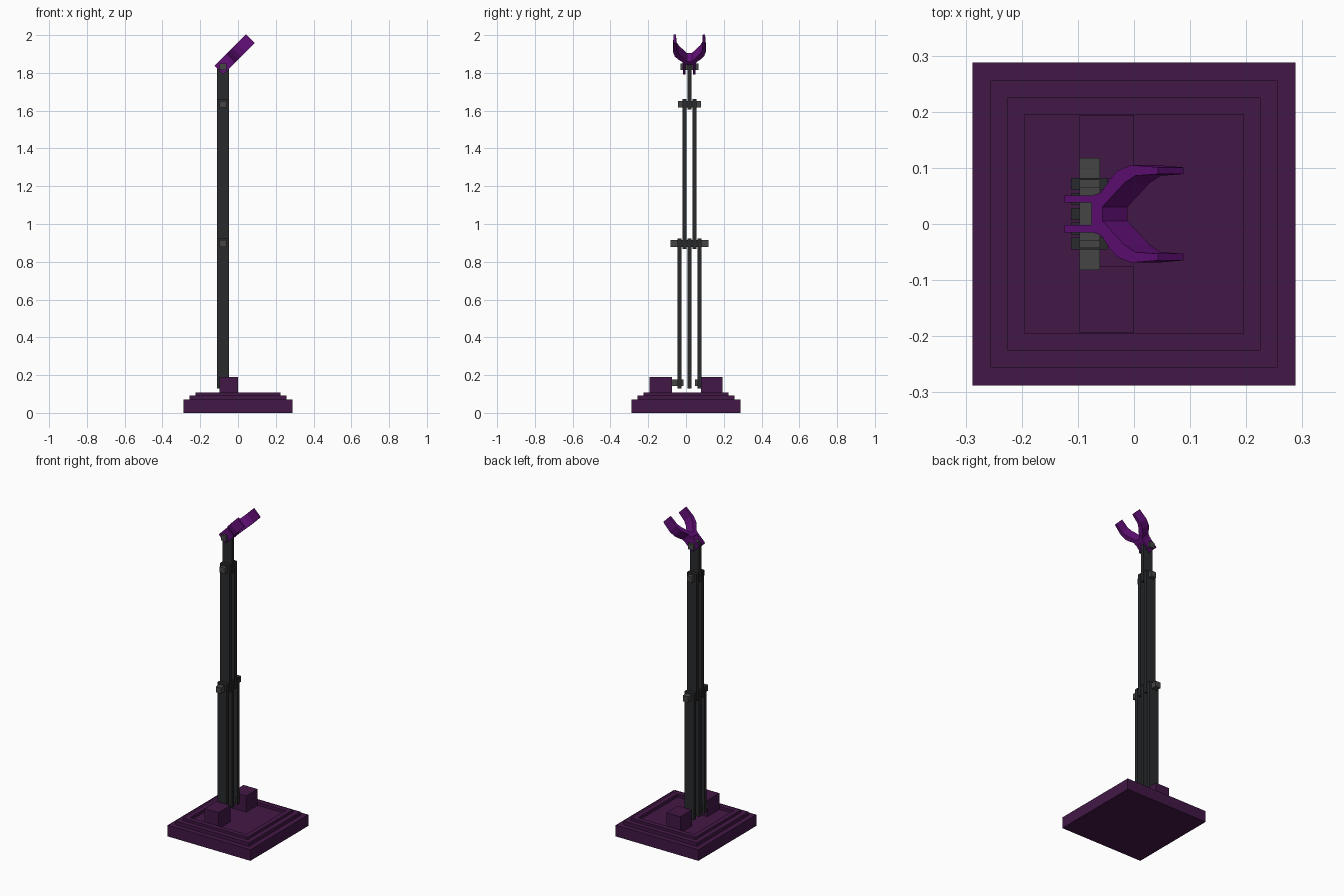
import bpy, bmesh
from math import sqrt
from mathutils import Vector

if "Cube" in bpy.data.objects:
    bpy.data.objects.remove(bpy.data.objects["Cube"])

def material(name, rgb):
    m = bpy.data.materials.new(name)
    m.diffuse_color = (*rgb, 1)
    m.use_nodes = True
    m.node_tree.nodes["Principled BSDF"].inputs["Base Color"].default_value = m.diffuse_color
    return m

BASE = material("dark_purple", (0.055, 0.009, 0.062))
FORK = material("purple", (0.125, 0.005, 0.19))
BAR = material("charcoal", (0.022, 0.023, 0.025))
PIN = material("grey", (0.06, 0.06, 0.06))

def finish(name, bm, mat):
    bmesh.ops.recalc_face_normals(bm, faces=bm.faces[:])
    me = bpy.data.meshes.new(name)
    bm.to_mesh(me)
    bm.free()
    me.materials.append(mat)
    ob = bpy.data.objects.new(name, me)
    bpy.context.collection.objects.link(ob)
    return ob

def box(name, x, y, z, mat):
    bm = bmesh.new()
    bmesh.ops.create_cube(bm, size=1)
    for v in bm.verts:
        v.co = Vector([(r[0] + r[1]) / 2 + c * (r[1] - r[0]) for r, c in zip((x, y, z), v.co)])
    return finish(name, bm, mat)

# Stepped square base with a recessed tray: square rings bridged in order
bm = bmesh.new()
rings = []
for h, z in [(.288, 0), (.288, .07), (.256, .07), (.256, .092), (.225, .092),
             (.225, .107), (.195, .107), (.195, .088)]:
    rings.append([bm.verts.new((sx * h, sy * h, z))
                  for sx, sy in ((-1, -1), (1, -1), (1, 1), (-1, 1))])
for a, b in zip(rings, rings[1:]):
    for i in range(4):
        j = (i + 1) % 4
        bm.faces.new((a[i], a[j], b[j], b[i]))
bm.faces.new(rings[0])
bm.faces.new(rings[-1])
finish("base", bm, BASE)

CY = 0.018               # centre line of the arm
BX = (-.112, -.047)      # bar depth
PX = (-.097, -.061)      # pin depth
T = .0108                # half bar thickness

# Support blocks and the stub pins holding the arm
for side, y, p in (("front", (-.194, -.075), (-.08, CY - .03)),
                   ("back", (.08, .194), (CY + .03, .085))):
    box(side + "_support_block", (-.097, 0), y, (.08, .19), BASE)
    box(side + "_stub_pin", PX, p, (.143, .177), PIN)

# Arm segments
def bars(name, offsets, z):
    for i, o in enumerate(offsets):
        box(f"{name}_{i + 1}", BX, (CY + o - T, CY + o + T), z, BAR)

bars("lower_bar", (-.053, 0, .053), (.13, .924))
bars("upper_bar", (-.0265, .0265), (.867, 1.663))
bars("neck_bar", (0,), (1.605, 1.843))

# Hinge pins
for name, half, z in (("middle_pin", .1, .896), ("upper_pin", .061, 1.634), ("fork_pin", .048, 1.832)):
    box(name, PX, (CY - half, CY + half), (z - .018, z + .018), PIN)

# Fork: half outline (distance along, half width), mirrored and extruded, tilted 45 degrees
outer = [(0, .033), (.07, .033), (.092, .038), (.112, .06), (.133, .077),
         (.168, .087), (.235, .083)]
inner = [(.235, .071), (.178, .068), (.15, .055), (.095, .0125)]
notch = [(.068, .02), (0, .02)]
bm = bmesh.new()
d, n = Vector((1, 0, 1)) / sqrt(2), Vector((-1, 0, 1)) / sqrt(2)
start = Vector((-.101, CY, 1.815))
right = outer + inner
left = [(u, -h) for u, h in reversed(right)]
outline = right + left + [(u, -h) for u, h in reversed(notch)] + notch
verts = [bm.verts.new(start + d * u - n * .032 + Vector((0, h, 0))) for u, h in outline]
face = bm.faces.new(verts)
ext = bmesh.ops.extrude_face_region(bm, geom=[face])
bmesh.ops.translate(bm, vec=n * .064, verts=[g for g in ext["geom"] if isinstance(g, bmesh.types.BMVert)])
finish("fork", bm, FORK)
